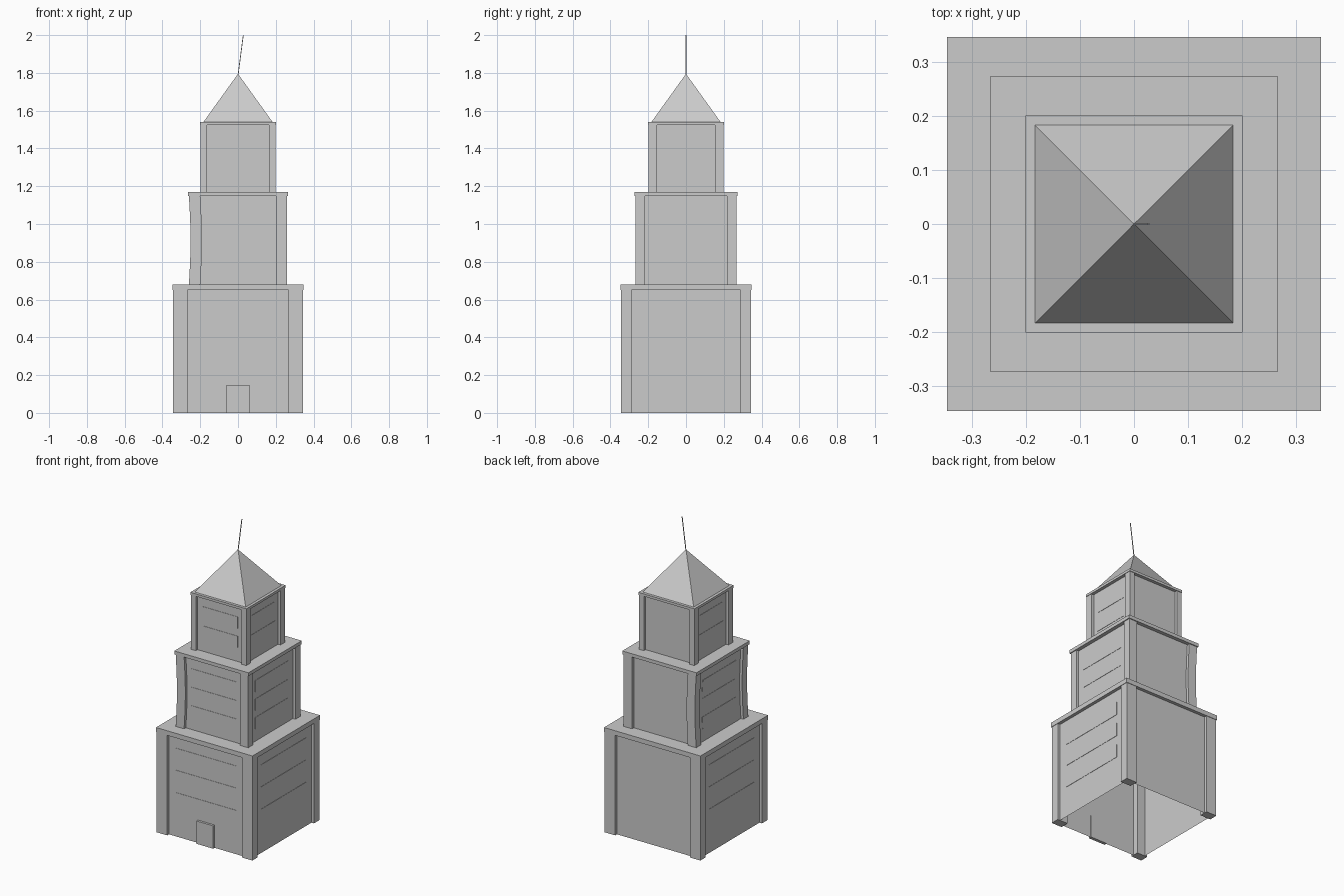
import bpy, bmesh, math
from mathutils import Vector

if "Cube" in bpy.data.objects:
    bpy.data.objects.remove(bpy.data.objects["Cube"])

INSET = 0.018  # wall depth behind the corner pillars


def make(name, bm):
    mesh = bpy.data.meshes.new(name)
    bm.to_mesh(mesh)
    bm.free()
    obj = bpy.data.objects.new(name, mesh)
    bpy.context.collection.objects.link(obj)
    return obj


def add_box(bm, lo, hi):
    lo, hi = Vector(lo), Vector(hi)
    verts = bmesh.ops.create_cube(bm, size=1)["verts"]
    for v in verts:
        v.co = Vector((lo + hi) / 2) + Vector(c * s for c, s in zip(v.co, hi - lo))
    return verts


def box(name, lo, hi):
    bm = bmesh.new()
    add_box(bm, lo, hi)
    return make(name, bm)


def bow_left(bm, z0, z1, amount):
    """Slice into layers and bow the left side gently inward."""
    for i in range(1, 8):
        bmesh.ops.bisect_plane(bm, geom=bm.verts[:] + bm.edges[:] + bm.faces[:],
                               plane_co=(0, 0, z0 + (z1 - z0) * i / 8), plane_no=(0, 0, 1))
    for v in bm.verts:
        if v.co.x < 0:
            v.co.x += amount * math.sin(math.pi * (v.co.z - z0) / (z1 - z0))


def tier(name, hx, hy, px, py, z0, z1, cap_h, cap_x, cap_y, bands, win_x, win_y, bow=0):
    zc = z1 - cap_h
    # corner pillars
    bm = bmesh.new()
    for sx in (-1, 1):
        for sy in (-1, 1):
            x = sorted((sx * hx, sx * (hx - px)))
            y = sorted((sy * hy, sy * (hy - py)))
            add_box(bm, (x[0], y[0], z0), (x[1], y[1], zc))
    if bow:
        bow_left(bm, z0, zc, bow)
    make(name + "_pillars", bm)

    # thin walls, open above and below
    wx, wy = hx - INSET, hy - INSET
    bm = bmesh.new()
    add_box(bm, (-wx, -wy, z0), (wx, wy, zc))
    bmesh.ops.delete(bm, geom=[f for f in bm.faces
                               if abs(f.calc_center_median().z - (z0 + zc) / 2) > 0.1],
                     context='FACES')
    if bow:
        bow_left(bm, z0, zc, bow)
    make(name + "_walls", bm)

    # window bands on front, right and left; the back stays plain
    bm = bmesh.new()
    t = 0.002
    for a, b in bands:
        add_box(bm, (-win_x, -wy - t, a), (win_x, -wy, b))
        add_box(bm, (wx, -win_y, a), (wx + t, win_y, b))
        add_box(bm, (-wx - t, -win_y, a), (-wx, win_y, b))
    if bow:
        for v in bm.verts:
            if v.co.x < -wx + 0.001:
                v.co.x += bow * math.sin(math.pi * (v.co.z - z0) / (zc - z0))
    make(name + "_windows", bm)

    # roof slab
    box(name + "_cap", (-cap_x, -cap_y, zc), (cap_x, cap_y, z1))


tier("lower", 0.343, 0.343, 0.075, 0.055, 0, 0.68, 0.03, 0.346, 0.346,
     [(0.20, 0.285), (0.345, 0.43), (0.488, 0.573)], 0.22, 0.23)
tier("middle", 0.26, 0.267, 0.06, 0.05, 0.68, 1.17, 0.022, 0.266, 0.273,
     [(0.76, 0.835), (0.88, 0.955), (1.00, 1.075)], 0.165, 0.17, bow=0.009)
tier("upper", 0.198, 0.198, 0.035, 0.045, 1.17, 1.54, 0.016, 0.201, 0.201,
     [(1.26, 1.335), (1.385, 1.46)], 0.125, 0.12)

# entrance
box("door", (-0.06, -0.34, 0), (0.06, -0.32, 0.148))

# pyramid roof
bm = bmesh.new()
base = [bm.verts.new((x * 0.183, y * 0.183, 1.54))
        for x, y in ((-1, -1), (1, -1), (1, 1), (-1, 1))]
apex = bm.verts.new((0, 0, 1.795))
bm.faces.new(base[::-1])
for i in range(4):
    bm.faces.new((base[i], base[(i + 1) % 4], apex))
make("roof", bm)

# leaning antenna
bm = bmesh.new()
for v in add_box(bm, (-0.002, -0.002, 1.785), (0.002, 0.002, 2.0)):
    if v.co.z > 1.9:
        v.co.x += 0.028
make("antenna", bm)
